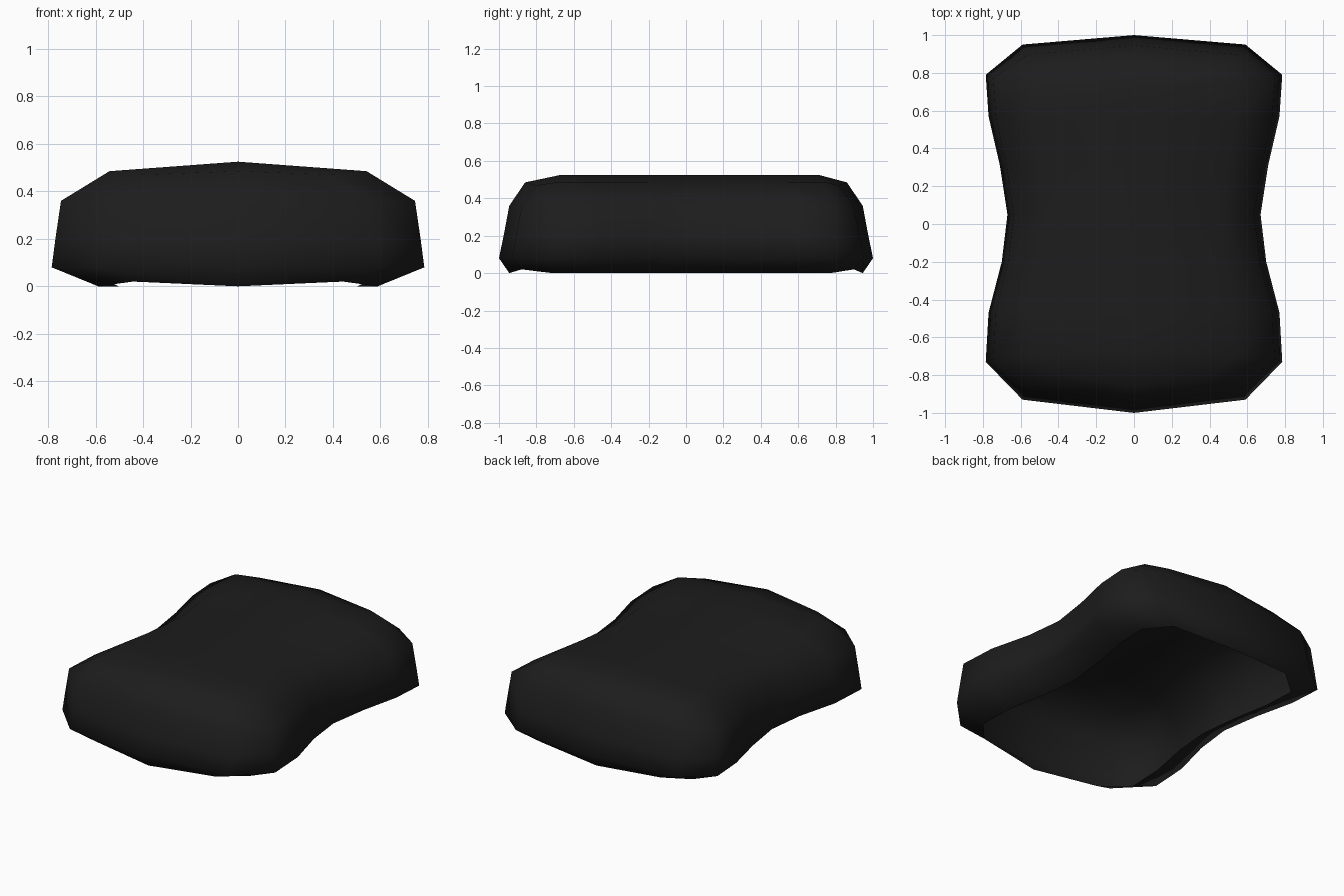
import bpy, bmesh

if "Cube" in bpy.data.objects:
    bpy.data.objects.remove(bpy.data.objects["Cube"])

# half outline of the widest loop, back to front (x >= 0)
outline = [(0, 1), (.59, .95), (.785, .79), (.77, .57), (.71, .31), (.67, .05),
           (.70, -.20), (.77, -.47), (.785, -.73), (.59, -.93), (0, -1)]
# loops from the bottom lip to the crown: x scale, y scale, height, corner height offset
levels = [(.75, .945, 0, .02), (1, 1, .08, 0), (.98, .975, .20, 0),
          (.95, .945, .36, 0), (.69, .86, .485, -.015)]
CORNERS = (1, 9)


def full_loop(half):
    return half + [(-x, y, z) for x, y, z in reversed(half[1:-1])]


loops = []
for sx, sy, z, dz in levels:
    half = []
    for i, (x, y) in enumerate(outline):
        end = i in (0, 1, 9, 10)
        ky = sy if end else 1 - (1 - sy) * min(1, abs(y)) * .5
        half.append((x * sx, y * ky, z + (dz if i in CORNERS else 0)))
    loops.append(full_loop(half))

# crown ridge along the centre line
ridge = [(0, max(-.67, min(.71, y)), .525) for x, y in outline]
loops.append(full_loop(ridge))

# hollow cushion shell, open underneath
bm = bmesh.new()
rows = [[bm.verts.new(p) for p in loop] for loop in loops]
n = len(rows[0])
for a, b in zip(rows, rows[1:]):
    for i in range(n):
        j = (i + 1) % n
        bm.faces.new((a[i], b[i], b[j], a[j]))
bmesh.ops.remove_doubles(bm, verts=bm.verts[:], dist=.001)
bmesh.ops.recalc_face_normals(bm, faces=bm.faces[:])
for f in bm.faces:
    f.smooth = True
top = max(bm.faces, key=lambda f: f.calc_center_median().z)
if top.normal.z < 0:
    bmesh.ops.reverse_faces(bm, faces=bm.faces[:])
mesh = bpy.data.meshes.new("cushion_shell")
bm.to_mesh(mesh)
bm.free()
shell = bpy.data.objects.new("cushion_shell", mesh)
bpy.context.collection.objects.link(shell)

# black fabric
mat = bpy.data.materials.new("black")
mat.diffuse_color = (.012, .012, .012, 1)
mat.use_nodes = True
mat.node_tree.nodes["Principled BSDF"].inputs["Base Color"].default_value = mat.diffuse_color
mesh.materials.append(mat)
